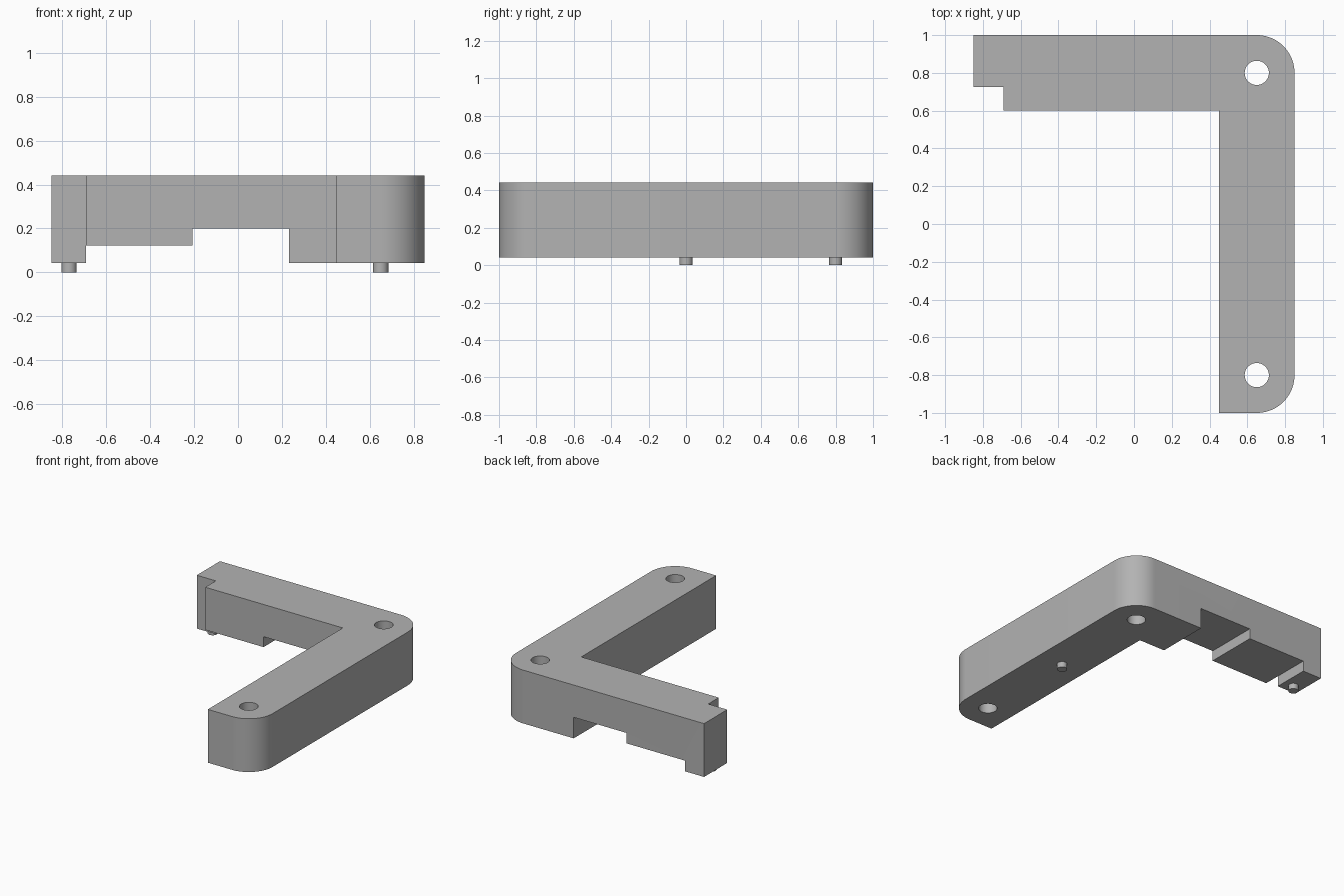
import bpy, bmesh
from math import sin, cos, pi, radians
from mathutils import Matrix

cube = bpy.data.objects.get("Cube")
if cube:
    bpy.data.objects.remove(cube, do_unlink=True)

grey = bpy.data.materials.new("plain grey")
grey.use_nodes = True
grey.diffuse_color = (0.45, 0.45, 0.45, 1)
grey.node_tree.nodes["Principled BSDF"].inputs["Base Color"].default_value = (0.45, 0.45, 0.45, 1)

BASE, TOP = 0.042, 0.442


def add_object(name, bm):
    bmesh.ops.recalc_face_normals(bm, faces=bm.faces[:])
    mesh = bpy.data.meshes.new(name)
    bm.to_mesh(mesh)
    bm.free()
    mesh.materials.append(grey)
    obj = bpy.data.objects.new(name, mesh)
    bpy.context.collection.objects.link(obj)
    return obj


def prism(name, points, offset):
    bm = bmesh.new()
    face = bm.faces.new([bm.verts.new(p) for p in points])
    extruded = bmesh.ops.extrude_face_region(bm, geom=[face])["geom"]
    bmesh.ops.translate(bm, vec=offset, verts=[e for e in extruded if isinstance(e, bmesh.types.BMVert)])
    return add_object(name, bm)


def cylinder(name, x, y, radius, bottom, top):
    bm = bmesh.new()
    bmesh.ops.create_cone(bm, cap_ends=True, segments=48, radius1=radius, radius2=radius,
                          depth=top - bottom, matrix=Matrix.Translation((x, y, (bottom + top) / 2)))
    return add_object(name, bm)


def arc(cx, cy, radius, start, end, steps=20):
    angles = [start + (end - start) * i / steps for i in range(steps + 1)]
    return [(cx + radius * cos(a), cy + radius * sin(a)) for a in angles]


def smooth(obj):
    bpy.ops.object.select_all(action="DESELECT")
    obj.select_set(True)
    bpy.context.view_layer.objects.active = obj
    bpy.ops.object.shade_smooth_by_angle(angle=radians(30))


# L-shaped body with two rounded outer corners and a notched arm end
outline = [(0.45, -1)]
outline += arc(0.65, -0.8, 0.2, -pi / 2, 0)
outline += arc(0.65, 0.8, 0.2, 0, pi / 2)
outline += [(-0.85, 1), (-0.85, 0.725), (-0.692, 0.725), (-0.692, 0.6), (0.45, 0.6)]
body = prism("bracket_body", [(x, y, BASE) for x, y in outline], (0, 0, TOP - BASE))

# Stepped recess under the arm, and screw holes through the corners
step = [(-0.692, -0.1), (-0.692, 0.122), (-0.208, 0.122), (-0.208, 0.2), (0.232, 0.2), (0.232, -0.1)]
cutters = [prism("recess_cutter", [(x, 0.4, z) for x, z in step], (0, 0.8, 0))]
cutters += [cylinder("hole_cutter", 0.65, y, 0.064, -0.2, 0.7) for y in (-0.8, 0.8)]

bpy.context.view_layer.objects.active = body
for cutter in cutters:
    cutter.hide_render = True
    cut = body.modifiers.new(cutter.name, "BOOLEAN")
    cut.operation = "DIFFERENCE"
    cut.solver = "EXACT"
    cut.object = cutter
    bpy.ops.object.modifier_apply(modifier=cut.name)
    bpy.data.objects.remove(cutter, do_unlink=True)
smooth(body)

# Locating pins under the body
for name, x, y in (("side_pin", 0.65, 0), ("arm_end_pin", -0.77, 0.8)):
    smooth(cylinder(name, x, y, 0.035, 0, BASE + 0.01))
